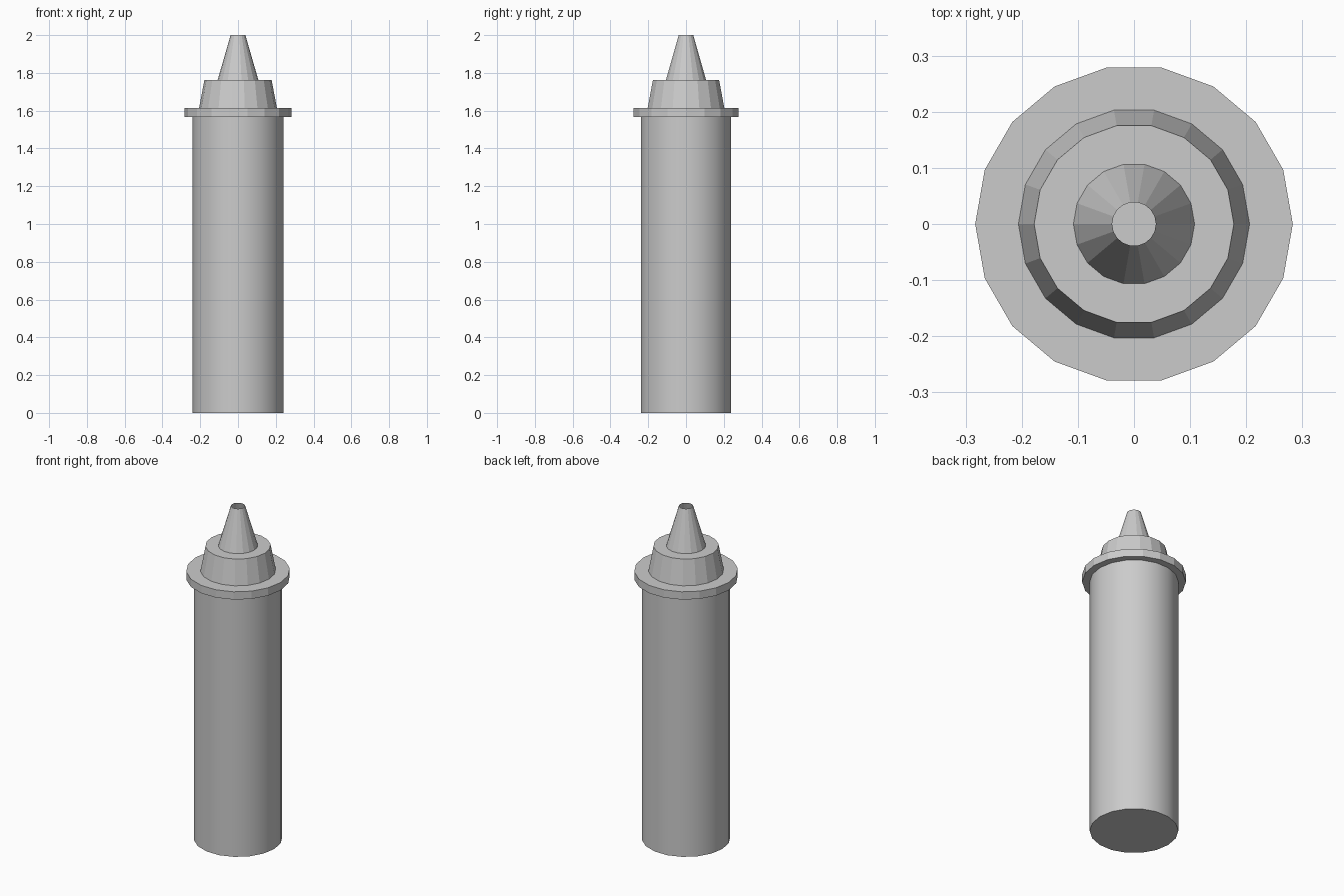
import bpy
import bmesh
from math import cos, sin, tau, radians

if "Cube" in bpy.data.objects:
    bpy.data.objects.remove(bpy.data.objects["Cube"])

SIDES = 18


def lathe(name, profile, cap_bottom=False, cap_top=False, smooth=False):
    """Revolve (radius, z) points around z into an 18-sided part."""
    bm = bmesh.new()
    rings = [[bm.verts.new((r * cos(tau * i / SIDES), r * sin(tau * i / SIDES), z))
              for i in range(SIDES)] for r, z in profile]
    for low, high in zip(rings, rings[1:]):
        for i in range(SIDES):
            j = (i + 1) % SIDES
            bm.faces.new((low[i], low[j], high[j], high[i]))
    if cap_bottom:
        bm.faces.new(rings[0][::-1])
    if cap_top:
        bm.faces.new(rings[-1])
    mesh = bpy.data.meshes.new(name)
    bm.to_mesh(mesh)
    bm.free()
    obj = bpy.data.objects.new(name, mesh)
    bpy.context.collection.objects.link(obj)
    if smooth:
        bpy.ops.object.select_all(action='DESELECT')
        obj.select_set(True)
        bpy.context.view_layer.objects.active = obj
        bpy.ops.object.shade_smooth_by_angle(angle=radians(30))
    return obj


# Bottle body, smooth around the side
lathe("bottle_body", [(0.242, 0), (0.242, 1.567)], cap_bottom=True, smooth=True)

# Screw cap: flange with a tapered collar, faceted
lathe("cap", [(0.242, 1.567), (0.283, 1.567), (0.283, 1.614), (0.206, 1.614),
              (0.178, 1.762)], cap_top=True)

# Nozzle with an open tip
lathe("nozzle", [(0.108, 1.762), (0.039, 2.0)])
